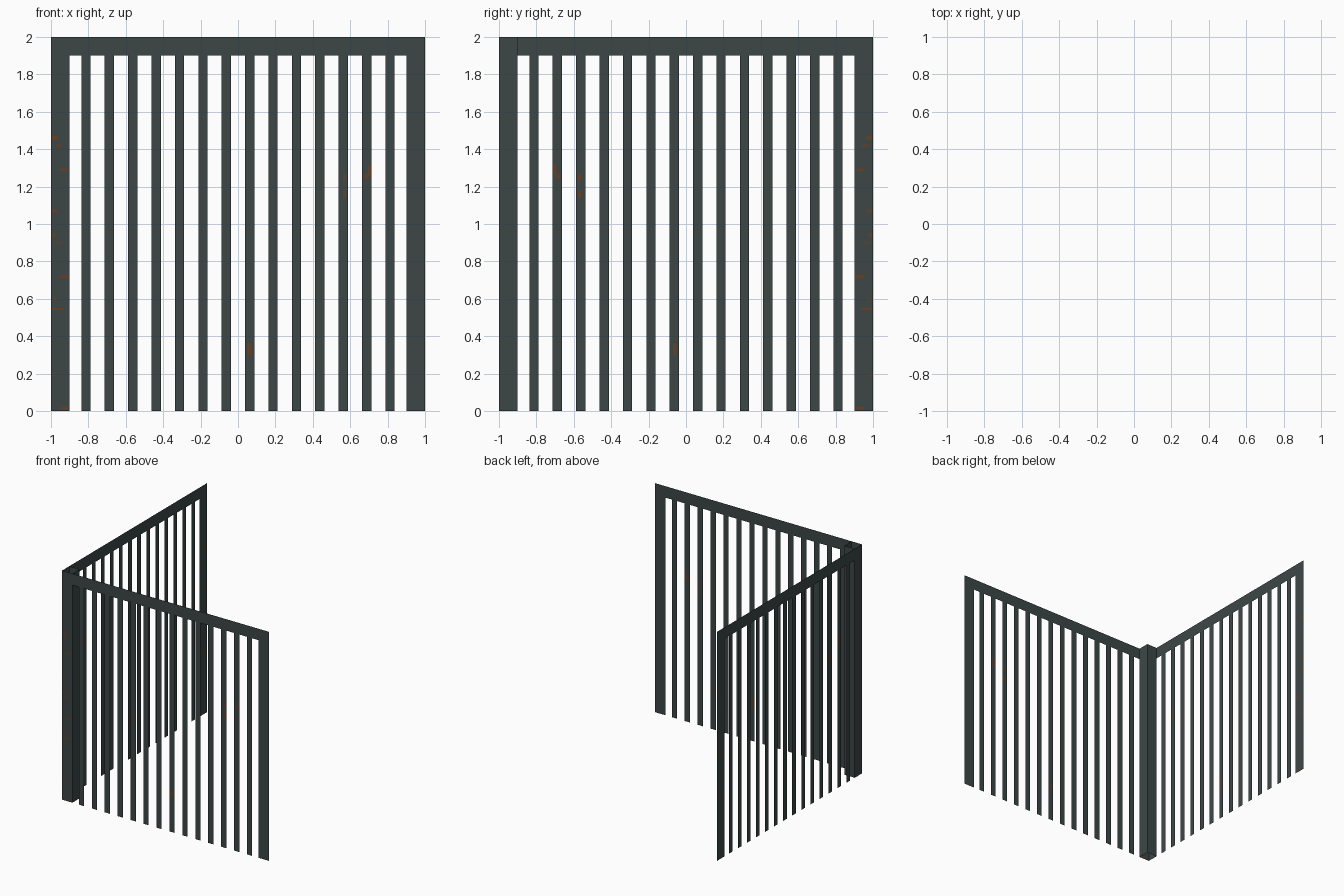
import bpy, bmesh

if "Cube" in bpy.data.objects:
    bpy.data.objects.remove(bpy.data.objects["Cube"])


def material(name, rgb):
    m = bpy.data.materials.new(name)
    m.diffuse_color = (*rgb, 1)
    m.use_nodes = True
    m.node_tree.nodes["Principled BSDF"].inputs["Base Color"].default_value = m.diffuse_color
    return m


IRON = material("dark_slate_iron", (0.046, 0.063, 0.062))
RUST = material("rust", (0.14, 0.05, 0.018))


def make_object(name, bm, mat):
    me = bpy.data.meshes.new(name)
    bm.to_mesh(me)
    bm.free()
    me.materials.append(mat)
    ob = bpy.data.objects.new(name, me)
    bpy.context.collection.objects.link(ob)
    return ob


def sheet(bm, place, s0, s1, z0, z1):
    """Flat upright rectangle; place maps (distance along, height) to 3D."""
    corners = ((s0, z0), (s1, z0), (s1, z1), (s0, z1))
    return bm.faces.new([bm.verts.new(place(s, z)) for s, z in corners])


def front(s, z, off=0.0):
    return (s, -1 + off, z)


def side(s, z, off=0.0):
    return (-1 + off, s, z)


# Paper-thin railing panels: top rail, end stile and 14 bars
for name, place, flip in (("front_railing", front, False), ("side_railing", side, True)):
    bm = bmesh.new()
    sheet(bm, place, -0.9, 1, 1.9, 2)
    sheet(bm, place, 0.9, 1, 0, 1.9)
    for i in range(14):
        c = -0.8125 + 0.125 * i
        sheet(bm, place, c - 0.025, c + 0.025, 0, 1.9)
    if flip:
        bmesh.ops.reverse_faces(bm, faces=bm.faces[:])
    make_object(name, bm, IRON)

# Hollow square corner post, open at both ends
bm = bmesh.new()
ring = ((-1, -1), (-0.9, -1), (-0.9, -0.9), (-1, -0.9))
low = [bm.verts.new((x, y, 0)) for x, y in ring]
high = [bm.verts.new((x, y, 2)) for x, y in ring]
for i in range(4):
    j = (i + 1) % 4
    bm.faces.new((low[i], low[j], high[j], high[i]))
make_object("corner_post", bm, IRON)

# Rust flecks (position along panel, height, width, tall), shown on both faces
flecks = (
    (-0.98, 1.46, 0.03, 0.02), (-0.96, 1.42, 0.03, 0.01), (-0.935, 1.29, 0.04, 0.015),
    (-0.98, 1.07, 0.03, 0.015), (-0.985, 0.94, 0.02, 0.02), (-0.965, 0.9, 0.04, 0.01),
    (-0.93, 0.72, 0.05, 0.015), (-0.98, 0.6, 0.02, 0.01), (-0.965, 0.545, 0.06, 0.012),
    (-0.98, 0.19, 0.02, 0.01), (-0.93, 0.015, 0.04, 0.015), (0.685, 1.255, 0.03, 0.02),
    (0.7, 1.29, 0.015, 0.05), (0.57, 1.25, 0.015, 0.03), (0.57, 1.16, 0.015, 0.04),
    (0.06, 0.33, 0.02, 0.06))
for name, place, sign in (("front_rust_flecks", front, 1), ("side_rust_flecks", side, -1)):
    bm = bmesh.new()
    for s, z, w, h in flecks:
        for off in (-0.001, 0.001):
            sheet(bm, lambda a, b: place(a, b, off),
                  sign * s - w / 2, sign * s + w / 2, z - h / 2, z + h / 2)
    make_object(name, bm, RUST)
